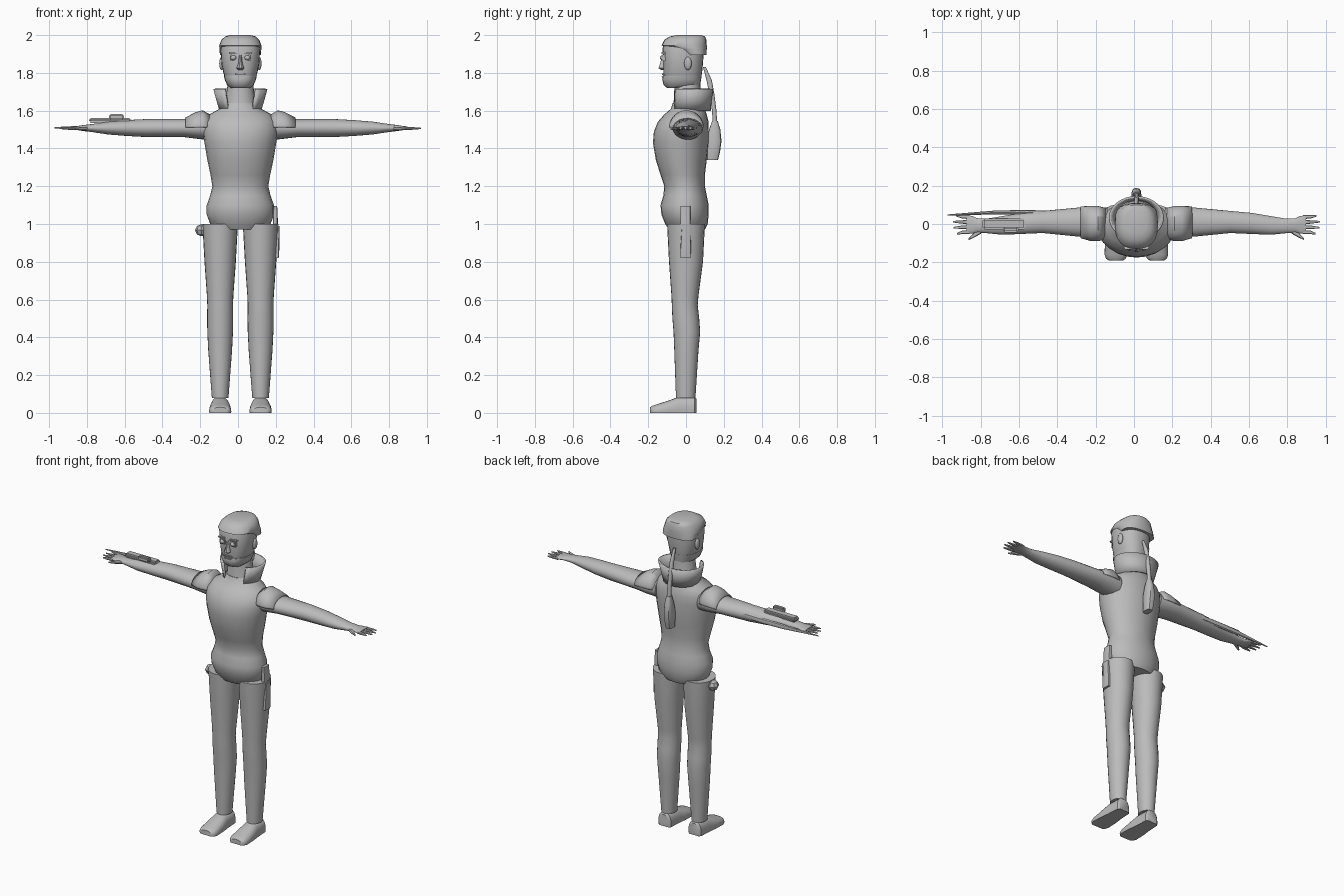
import bpy, bmesh
from math import sin, cos, pi, radians, copysign
from mathutils import Vector

if "Cube" in bpy.data.objects:
    bpy.data.objects.remove(bpy.data.objects["Cube"])

MID = .0125  # body centre line
ARM_HEIGHT = 1.51
LEG_OFFSET = .107
SIDES = (("left", 1), ("right", -1))
SHADE = (.5, .5, .5, 1)

grey = bpy.data.materials.new("plain grey")
grey.use_nodes = True
grey.diffuse_color = SHADE
grey.node_tree.nodes["Principled BSDF"].inputs["Base Color"].default_value = SHADE


def finish(name, bm, side):
    """Turn a bmesh into a smooth shaded object, mirrored when side is -1."""
    for vert in bm.verts:
        vert.co.x = MID + side * vert.co.x
    bmesh.ops.recalc_face_normals(bm, faces=bm.faces)
    mesh = bpy.data.meshes.new(name)
    bm.to_mesh(mesh)
    bm.free()
    mesh.materials.append(grey)
    mesh.shade_smooth()
    mesh.set_sharp_from_angle(angle=radians(40))
    obj = bpy.data.objects.new(name, mesh)
    bpy.context.collection.objects.link(obj)
    return obj


def signed_power(value, power):
    return copysign(abs(value) ** power, value)


def loft(name, rings, axis="z", centre=0, side=1, sides=24, power=1, arc=None, floor=None):
    """Skin oval rings (position, half width, low, high) along an axis.

    The half width is measured from centre, across x, or across z when the
    axis is x. An arc leaves the tube open, and a floor flattens its base.
    """
    start, end = arc or (0, 2 * pi)
    bm = bmesh.new()
    rows = []
    for position, width, low, high in rings:
        row = []
        for i in range(sides + bool(arc)):
            angle = start + (end - start) * i / sides
            across = centre + width * signed_power(cos(angle), power)
            along = (low + high) / 2 + (high - low) / 2 * signed_power(sin(angle), power)
            if floor is not None:
                along = max(along, floor)
            point = {"x": (position, along, across),
                     "y": (across, position, along),
                     "z": (across, along, position)}[axis]
            row.append(bm.verts.new(point))
        rows.append(row)
    for lower, upper in zip(rows, rows[1:]):
        for i in range(sides):
            j = (i + 1) % len(lower)
            bm.faces.new((lower[i], lower[j], upper[j], upper[i]))
    if not arc:
        bm.faces.new(rows[0])
        bm.faces.new(rows[-1])
    return finish(name, bm, side)


def thicken(obj, thickness):
    modifier = obj.modifiers.new("thickness", "SOLIDIFY")
    modifier.thickness = thickness
    modifier.offset = 0


def box(name, centre, size, side=1, bevel=.004):
    bm = bmesh.new()
    bmesh.ops.create_cube(bm, size=1)
    for vert in bm.verts:
        vert.co = Vector(centre) + vert.co * Vector(size)
    bmesh.ops.bevel(bm, geom=bm.edges[:], offset=bevel, segments=2, affect="EDGES")
    finish(name, bm, side)


def ball(name, centre, size, side=1, sides=16):
    bm = bmesh.new()
    bmesh.ops.create_uvsphere(bm, u_segments=sides, v_segments=sides // 2, radius=1)
    for vert in bm.verts:
        vert.co = Vector(centre) + vert.co * Vector(size)
    finish(name, bm, side)


# Torso, neck and open collar
loft("torso", [
    (.97, .13, -.09, .1), (1, .16, -.11, .115), (1.05, .178, -.13, .12),
    (1.1, .178, -.135, .12), (1.15, .16, -.12, .11), (1.2, .148, -.115, .1),
    (1.26, .158, -.135, .1), (1.34, .175, -.16, .11), (1.43, .19, -.175, .12),
    (1.49, .2, -.17, .12), (1.54, .195, -.15, .12), (1.58, .165, -.115, .11),
    (1.61, .11, -.08, .1), (1.64, .085, -.07, .085)])
loft("neck", [(1.6, .095, -.075, .09), (1.65, .08, -.065, .08), (1.75, .066, -.06, .075)])
collar = loft("collar", [(1.6, .105, -.075, .125), (1.65, .12, -.075, .13), (1.715, .138, -.075, .14)],
              arc=(-.3 * pi, 1.3 * pi))
thicken(collar, .012)

# Head, jaw and hair
loft("head", [
    (1.735, .06, -.09, .07), (1.77, .08, -.115, .08), (1.8, .09, -.12, .085),
    (1.85, .1, -.12, .09), (1.93, .105, -.125, .095), (1.97, .096, -.11, .09),
    (1.99, .07, -.075, .08)], power=.85)
loft("jaw", [(1.72, .05, -.1, .02), (1.735, .07, -.118, .075), (1.765, .083, -.126, .08),
             (1.785, .087, -.122, .083)], power=.85)
loft("hair", [
    (1.895, .108, -.01, .108), (1.925, .111, -.06, .11), (1.945, .112, -.13, .11),
    (1.975, .1, -.115, .108), (1.993, .08, -.085, .1), (2, .055, -.05, .08)], power=.85)

# Face
for name, side in SIDES:
    box(name + "_eye_frame", (.037, -.115, 1.88), (.038, .025, .035), side)
    ball(name + "_eye", (.037, -.122, 1.88), (.016, .016, .014), side)
    box(name + "_brow", (.04, -.118, 1.905), (.05, .03, .01), side)
    ball(name + "_ear", (.1, .01, 1.85), (.012, .02, .035), side)
loft("nose", [(1.815, .012, -.13, -.1), (1.825, .02, -.147, -.1),
              (1.85, .011, -.138, -.1), (1.895, .008, -.125, -.1)], sides=10)
box("upper_lip", (0, -.115, 1.794), (.064, .03, .008))
box("lower_lip", (0, -.115, 1.78), (.052, .03, .009))

for name, side in SIDES:
    # Legs and flat-soled feet
    loft(name + "_leg", [
        (1, .094, -.1, .1), (.8, .083, -.09, .09), (.62, .07, -.077, .066),
        (.57, .068, -.075, .062), (.5, .069, -.072, .07), (.43, .068, -.066, .075),
        (.33, .063, -.062, .066), (.08, .044, -.053, .05)], centre=LEG_OFFSET, side=side)
    loft(name + "_foot", [
        (.055, .033, -.05, .075), (.045, .045, -.05, .085), (-.04, .05, -.05, .085),
        (-.09, .057, -.04, .066), (-.16, .059, -.03, .044), (-.18, .052, -.02, .037),
        (-.19, .038, -.02, .03)], axis="y", centre=LEG_OFFSET, side=side, power=.8, floor=0)

    # Arms, hands and fanned fingers
    loft(name + "_arm", [
        (.15, .065, -.07, .085), (.22, .058, -.07, .09), (.3, .048, -.066, .086),
        (.49, .048, -.047, .068), (.6, .042, -.052, .058), (.7, .034, -.056, .041),
        (.78, .022, -.048, .028), (.83, .016, -.044, .03), (.855, .012, -.05, .042),
        (.885, .008, -.05, .045)], axis="x", centre=ARM_HEIGHT - .002, side=side)
    for i, tip in enumerate((.94, .957, .955, .935)):
        y = .036 - .026 * i
        loft(f"{name}_finger_{i + 1}", [
            (reach, radius * .8, y * spread - radius, y * spread + radius)
            for reach, radius, spread in ((.87, .01, 1), (.91, .009, 1.05), (tip, .004, 1.2))],
            axis="x", centre=ARM_HEIGHT - .004, side=side, sides=8)
    loft(name + "_thumb", [(.81, .011, -.05, -.02), (.845, .009, -.07, -.045), (.875, .005, -.084, -.074)],
         axis="x", centre=ARM_HEIGHT - .006, side=side, sides=8)

    # Flared shoulder guard wrapping over the arm
    guard = loft(name + "_shoulder_guard", [
        (.16, .065, -.075, .08), (.2, .088, -.086, .09), (.235, .078, -.086, .09), (.29, .05, -.07, .088)],
        axis="x", centre=ARM_HEIGHT, side=side, arc=(-pi / 2, pi / 2))
    thicken(guard, .008)

# Forearm device with a slim blade on the right arm
box("forearm_plate", (.69, 0, 1.548), (.225, .055, .028), side=-1, bevel=.01)
box("forearm_pod", (.655, -.03, 1.566), (.08, .03, .032), side=-1, bevel=.008)
loft("forearm_blade", [(.43, .015, .05, .07), (.6, .018, .05, .073), (.74, .016, .05, .07), (.985, .003, .044, .05)],
     axis="x", centre=ARM_HEIGHT, side=-1, sides=8)

# Back pod and the curved stalk reaching the head
loft("stalk", [(1.83, .008, .09, .106), (1.76, .012, .108, .138), (1.68, .013, .124, .152),
               (1.6, .013, .137, .162), (1.52, .014, .142, .166)], sides=10)
loft("back_pod", [(1.34, .02, .11, .17), (1.38, .025, .11, .18), (1.44, .026, .11, .188),
                  (1.5, .022, .122, .182), (1.545, .015, .138, .168)], sides=12, power=.7)

# Holster on the left hip and round pouch on the right
loft("holster_strap", [(.96, .014, -.03, .024), (1.03, .013, -.03, .024), (1.095, .01, -.03, .024)],
     centre=.185, sides=12, power=.4)
loft("holster", [(.82, .01, -.03, .024), (.86, .013, -.03, .026), (.99, .014, -.022, .024)],
     centre=.193, sides=12, power=.4)
ball("hip_pouch", (.205, 0, .967), (.035, .035, .032), side=-1, sides=8)
